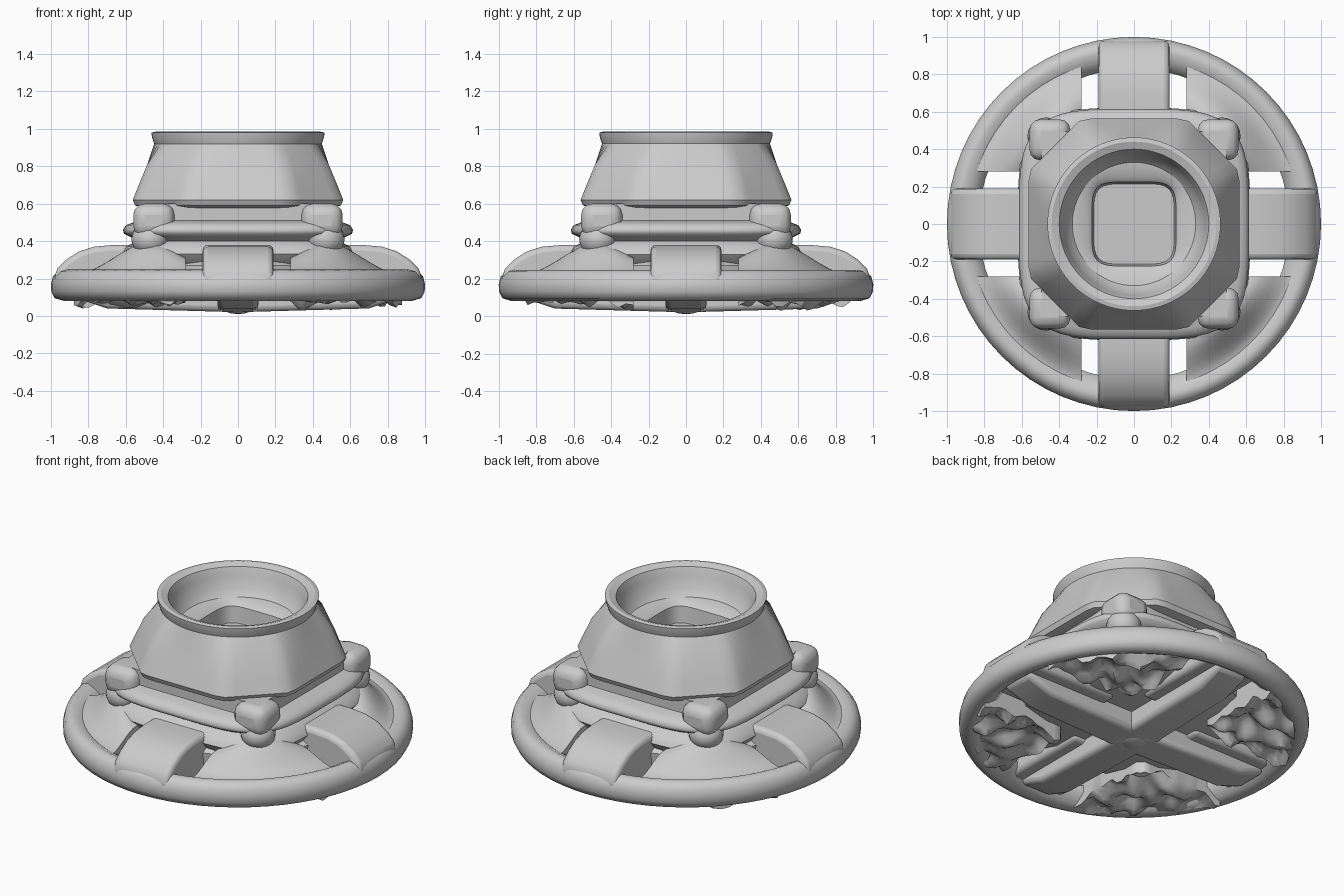
import bpy, bmesh, math
from math import sin, cos, pi
from mathutils import Matrix, Vector, noise

SEGMENTS = 64
QUARTERS = [i * pi / 2 for i in range(4)]

if "Cube" in bpy.data.objects:
    bpy.data.objects.remove(bpy.data.objects["Cube"], do_unlink=True)

stone = bpy.data.materials.new("plain_grey")
stone.use_nodes = True
grey = (0.6, 0.6, 0.6, 1)
stone.diffuse_color = grey
stone.node_tree.nodes["Principled BSDF"].inputs["Base Color"].default_value = grey


def finish(name, bm, angle=40, bevel=0):
    """Turn a bmesh into a shaded object."""
    bmesh.ops.recalc_face_normals(bm, faces=bm.faces)
    mesh = bpy.data.meshes.new(name)
    bm.to_mesh(mesh)
    bm.free()
    mesh.materials.append(stone)
    obj = bpy.data.objects.new(name, mesh)
    bpy.context.collection.objects.link(obj)
    if bevel:
        mod = obj.modifiers.new("soft_edges", "BEVEL")
        mod.width, mod.segments, mod.limit_method = bevel, 3, "ANGLE"
    bpy.ops.object.select_all(action="DESELECT")
    obj.select_set(True)
    bpy.context.view_layer.objects.active = obj
    bpy.ops.object.shade_smooth_by_angle(angle=math.radians(angle))
    return obj


def outline(size, shape, t):
    """Radius at angle t: 'oct' is a chamfered square, a number is a superellipse power."""
    c, s = abs(cos(t)), abs(sin(t))
    if shape == "oct":
        return size / max(c, s, (c + s) / 1.5)
    return size / (c ** shape + s ** shape) ** (1 / shape)


def loft(name, rings, closed=False, angle=40):
    """Skin a stack of (size, shape, z) outlines."""
    bm = bmesh.new()
    loops = []
    for size, shape, z in rings:
        angles = [2 * pi * i / SEGMENTS for i in range(SEGMENTS)]
        radii = [outline(size, shape, t) for t in angles]
        loops.append([bm.verts.new((r * cos(t), r * sin(t), z)) for r, t in zip(radii, angles)])
    pairs = list(zip(loops, loops[1:]))
    if closed:
        pairs.append((loops[-1], loops[0]))
    else:
        bm.faces.new(loops[0])
        bm.faces.new(loops[-1])
    for low, high in pairs:
        for i in range(SEGMENTS):
            j = (i + 1) % SEGMENTS
            bm.faces.new((low[i], low[j], high[j], high[i]))
    return finish(name, bm, angle)


def prism(name, profile, half_width, turn, bevel):
    """Extrude a radial (r, z) profile sideways and turn it about z."""
    bm = bmesh.new()
    left = [bm.verts.new((r, half_width, z)) for r, z in profile]
    right = [bm.verts.new((r, -half_width, z)) for r, z in profile]
    bm.faces.new(left)
    bm.faces.new(right)
    for i in range(len(profile)):
        j = (i + 1) % len(profile)
        bm.faces.new((left[i], left[j], right[j], right[i]))
    bm.transform(Matrix.Rotation(turn, 4, "Z"))
    return finish(name, bm, 40, bevel)


def blob(name, centre, radii, turn=0):
    bm = bmesh.new()
    bmesh.ops.create_uvsphere(bm, u_segments=20, v_segments=12, radius=1)
    bm.transform(Matrix.Rotation(turn, 4, "Z") @ Matrix.Translation(centre)
                 @ Matrix.Diagonal((*radii, 1)))
    return finish(name, bm, 60)


def sector(name, turn, rows=14, columns=20):
    """Panel between two spokes, ridged towards the corner, with a lumpy underside."""
    bm = bmesh.new()
    top, under = [], []
    for i in range(rows + 1):
        r = 0.42 + 0.5 * i / rows
        edge = math.asin(0.28 / r)
        top.append([])
        under.append([])
        for j in range(columns + 1):
            t = edge + (pi / 2 - 2 * edge) * j / columns
            side = abs(2 * j / columns - 1)
            slope = min(1, max(0, (0.9 - r) / 0.22))
            ease = slope * slope * (3 - 2 * slope)
            height = 0.225 + 0.17 * ease * (1 - 0.5 * side ** 1.5)
            x, y = r * cos(t), r * sin(t)
            lump = noise.noise(Vector((x, y, turn)) * 9)
            rough = max(0.03, 0.09 + 0.09 * lump)
            top[-1].append(bm.verts.new((x, y, height)))
            under[-1].append(bm.verts.new((x, y, rough)))
    for sheet in (top, under):
        for i in range(rows):
            for j in range(columns):
                bm.faces.new((sheet[i][j], sheet[i + 1][j], sheet[i + 1][j + 1], sheet[i][j + 1]))
    # Walls join the top and the underside
    border = [e for e in bm.edges if e.is_boundary]
    bmesh.ops.bridge_loops(bm, edges=border)
    bm.transform(Matrix.Rotation(turn, 4, "Z"))
    return finish(name, bm, 50)


# Round outer rim with a shelf on its inside
loft("outer_rim", [
    (0.83, 2, 0.15), (0.83, 2, 0.19), (0.88, 2, 0.222), (0.93, 2, 0.247),
    (0.965, 2, 0.238), (0.99, 2, 0.21), (1, 2, 0.17), (0.998, 2, 0.13), (0.98, 2, 0.095),
    (0.93, 2, 0.08), (0.89, 2, 0.1),
], closed=True, angle=60)

# Square collar with a bulging band
loft("collar", [
    (0.52, 4, 0.2), (0.62, 4, 0.33), (0.6, 4, 0.37), (0.54, 4, 0.4), (0.57, 4, 0.42),
    (0.61, 4, 0.44), (0.615, 4, 0.46), (0.6, 4, 0.485), (0.56, 5, 0.5),
    (0.5, 8, 0.51), (0.5, 8, 0.6),
], angle=60)

# Tapering tower, eight-sided below and round above, with a cup in its top
loft("tower", [
    (0.47, "oct", 0.57), (0.55, "oct", 0.59), (0.563, "oct", 0.62), (0.535, "oct", 0.69),
    (0.485, "oct", 0.81), (0.448, 2, 0.92), (0.46, 2, 0.955), (0.463, 2, 0.98),
    (0.44, 2, 0.985), (0.4, 2, 0.97), (0.38, 2, 0.92), (0.365, 2, 0.85), (0.33, 2, 0.81),
    (0.25, 4, 0.8), (0.225, 5, 0.78), (0.215, 5, 0.68),
], angle=32)

spoke_profile = [(0.3, 0.375), (0.66, 0.38), (0.77, 0.37), (0.85, 0.345), (0.92, 0.3),
                 (0.965, 0.255), (0.985, 0.2), (0.97, 0.12), (0.3, 0.12)]
beam_profile = [(0, 0.25), (0.88, 0.2), (0.88, 0.1), (0.7, 0.04), (0, 0.02)]

for number, turn in enumerate(QUARTERS, 1):
    # Arched spokes and the narrower beams beneath them
    prism(f"spoke_{number}", spoke_profile, 0.19, turn, 0.03)
    prism(f"under_beam_{number}", beam_profile, 0.11, turn, 0.03)
    sector(f"sector_panel_{number}", turn)

    # Rounded block on each collar corner, with a swelling below it
    bm = bmesh.new()
    bmesh.ops.create_cube(bm, size=1)
    bm.transform(Matrix.Rotation(turn, 4, "Z") @ Matrix.Translation((0.45, 0.45, 0.51))
                 @ Matrix.Diagonal((0.22, 0.22, 0.18, 1)))
    finish(f"corner_block_{number}", bm, 50, 0.06)
    blob(f"corner_swelling_{number}", Vector((0.47, 0.47, 0.41)), (0.1, 0.1, 0.09), turn)

# Core that closes the middle, and the hub under it
loft("core", [(0.5, 2, 0.14), (0.64, 2, 0.18), (0.65, 2, 0.27), (0.5, 2, 0.37)], angle=50)
blob("under_hub", Vector((0, 0, 0.11)), (0.14, 0.14, 0.1))
